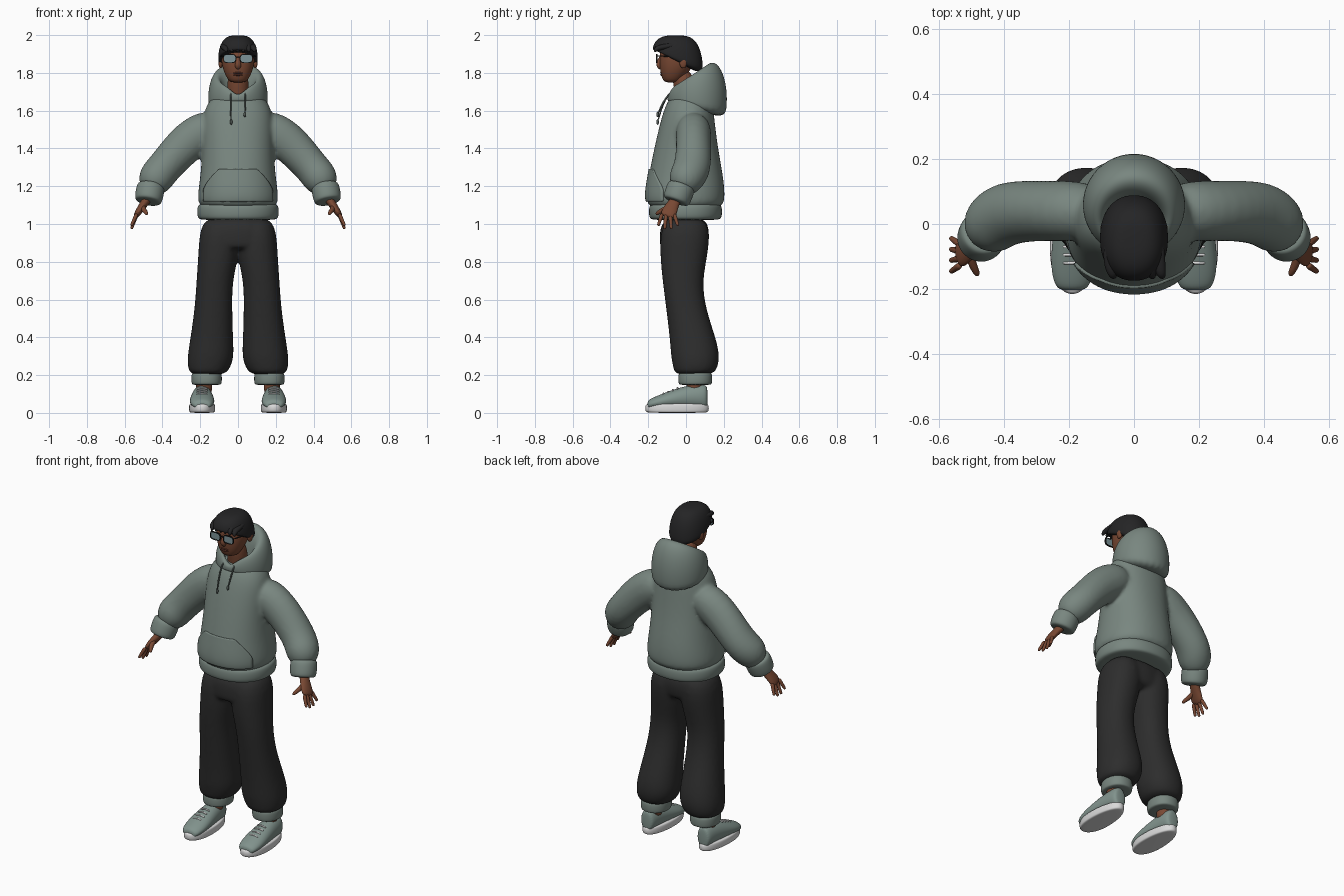
import bpy, bmesh, math
from mathutils import Vector

cube = bpy.data.objects.get("Cube")
if cube:
    bpy.data.objects.remove(cube, do_unlink=True)


def material(name, red, green, blue):
    mat = bpy.data.materials.new(name)
    mat.use_nodes = True
    colour = (red, green, blue, 1)
    mat.diffuse_color = colour
    shader = next(node for node in mat.node_tree.nodes if node.type == 'BSDF_PRINCIPLED')
    shader.inputs["Base Color"].default_value = colour
    shader.inputs["Roughness"].default_value = .8
    return mat


SAGE = material("sage_fabric", .19, .24, .215)
CHARCOAL = material("charcoal_trousers", .026, .026, .026)
HAIR = material("black_hair", .018, .018, .019)
SKIN = material("brown_skin", .19, .065, .033)
LIP = material("dark_lip", .13, .04, .025)
SHOE = material("pale_green_shoe", .22, .29, .265)
WHITE = material("white_rubber", .7, .7, .7)
LENS = material("tinted_lens", .2, .29, .31)
FRAME = material("black_frame", .01, .01, .01)
CORD = material("dark_cord", .09, .11, .1)


def ring(centre, u, v, power=2, count=24):
    """Superellipse around centre, spanned by the half-axes u and v."""
    points = []
    for i in range(count):
        angle = math.tau * i / count
        cos, sin = math.cos(angle), math.sin(angle)
        points.append(Vector(centre)
                      + Vector(u) * math.copysign(abs(cos) ** (2 / power), cos)
                      + Vector(v) * math.copysign(abs(sin) ** (2 / power), sin))
    return points


def slab(x, half_width, front, back, z_front, z_back=None, power=2.2):
    """Ring across x and y, optionally tilted from front to back."""
    if z_back is None:
        z_back = z_front
    return ring((x, (front + back) / 2, (z_front + z_back) / 2), (half_width, 0, 0),
                (0, (back - front) / 2, (z_back - z_front) / 2), power)


def pad(x, bottom, top, half_width, front, back):
    """Stack of slabs with rounded upper and lower edges."""
    rings = []
    middle, depth = (front + back) / 2, (back - front) / 2
    for t, size in ((0, .9), (.1, 1), (.5, 1.02), (.9, 1), (1, .9)):
        rings.append(slab(x, half_width * size, middle - depth * size, middle + depth * size,
                          bottom + (top - bottom) * t))
    return rings


def tube(rows, side=1, ref=(0, 1, 0), count=16):
    """Rings along a path of rows: x, y, z, radius along ref, other radius."""
    path = [Vector((row[0] * side, row[1], row[2])) for row in rows]
    rings = []
    for i, row in enumerate(rows):
        tangent = (path[min(i + 1, len(path) - 1)] - path[max(i - 1, 0)]).normalized()
        u = Vector(ref)
        u = (u - tangent * u.dot(tangent)).normalized()
        rings.append(ring(path[i], u * row[3], tangent.cross(u) * row[-1], count=count))
    return rings


def egg(x, y, z, width, depth, height):
    """Stack of rings forming an ellipsoid."""
    rings = []
    for k in range(1, 8):
        angle = math.pi * k / 8
        size = math.sin(angle)
        rings.append(slab(x, width * size, y - depth * size, y + depth * size,
                          z - height * math.cos(angle)))
    return rings


def finish(name, mat, bm, subdivisions=2):
    mesh = bpy.data.meshes.new(name)
    for face in bm.faces:
        face.smooth = subdivisions > 0
    bm.to_mesh(mesh)
    bm.free()
    mesh.materials.append(mat)
    obj = bpy.data.objects.new(name, mesh)
    bpy.context.scene.collection.objects.link(obj)
    if subdivisions:
        subsurf = obj.modifiers.new("Subdivide", 'SUBSURF')
        subsurf.levels = subsurf.render_levels = subdivisions
    return obj


def part(name, mat, *lofts, subdivisions=2, blend=False, loop=False):
    """Skin each list of rings; blend fuses them into one soft surface."""
    bm = bmesh.new()
    for rings in lofts:
        rows = [[bm.verts.new(point) for point in points] for points in rings]
        pairs = list(zip(rows, rows[1:]))
        if loop:
            pairs.append((rows[-1], rows[0]))
        else:
            bm.faces.new(rows[0][::-1])
            bm.faces.new(rows[-1])
        for low, high in pairs:
            for i in range(len(low)):
                bm.faces.new((low[i - 1], low[i], high[i], high[i - 1]))
    bmesh.ops.recalc_face_normals(bm, faces=bm.faces)
    obj = finish(name, mat, bm, subdivisions)
    if blend:
        remesh = obj.modifiers.new("Fuse", 'REMESH')
        remesh.mode, remesh.voxel_size, remesh.use_smooth_shade = 'VOXEL', .011, True
        soften = obj.modifiers.new("Soften", 'SMOOTH')
        soften.factor, soften.iterations = .5, 6
    return obj


SIDES = ((1, "left"), (-1, "right"))

# Hoodie: body rows are half width, front, back, height
BODY = [(.2, -.19, .19, 1.07), (.22, -.22, .21, 1.13), (.2, -.2, .2, 1.25), (.19, -.17, .17, 1.4),
        (.19, -.13, .15, 1.57), (.16, -.1, .14, 1.65), (.1, -.06, .11, 1.7)]
SLEEVE = [(.1, .04, 1.54, .1), (.26, .04, 1.45, .09, .11), (.39, .04, 1.3, .1, .09),
          (.44, 0, 1.24, .1), (.47, -.03, 1.17, .06)]
hoodie = part("hoodie", SAGE, [slab(0, *row) for row in BODY],
              *[tube(SLEEVE, side, count=24) for side, _ in SIDES], blend=True)
part("hoodie_hem", SAGE, pad(0, 1.02, 1.11, .215, -.195, .19))

# Front pocket: a tapering panel wrapped onto the belly
bm = bmesh.new()
bmesh.ops.create_grid(bm, x_segments=20, y_segments=12, size=1)
for vert in bm.verts:
    t = (vert.co.y + 1) / 2
    taper = max(0, t - .3) ** 1.5
    vert.co = (vert.co.x * (.18 - .14 * taper), -.4, 1.12 + .17 * t)
pocket = finish("front_pocket", SAGE, bm, subdivisions=1)
wrap = pocket.modifiers.new("Wrap", 'SHRINKWRAP')
wrap.target, wrap.wrap_method = hoodie, 'PROJECT'
wrap.use_project_y, wrap.use_positive_direction = True, True
thicken = pocket.modifiers.new("Thickness", 'SOLIDIFY')
thicken.thickness, thicken.offset = .016, 0

# Hood: a rolled collar that rises behind the neck and dips at the throat
hood = []
for k in range(10):
    angle = -.6 + .42 * k
    out, up = math.cos(angle), math.sin(angle)
    points = slab(0, .118 + .042 * out, -.08 - .02 * out, .14 + .08 * out,
                  1.67 + .05 * up, 1.66 + .2 * up, power=2)
    for point in points:
        if point.y < 0 and up > 0:
            point.z -= .04 * up * max(0, 1 - abs(point.x) / .06)
    hood.append(points)
part("hood", SAGE, hood)

# Drawstrings
for (side, label), end in zip(SIDES, (1.58, 1.54)):
    rows = [(.036, -.08, 1.7, .005), (.04, -.12, 1.65, .005), (.036, -.15, end, .005)]
    part(label + "_drawstring", CORD, tube(rows, side, count=8))
    part(label + "_cord_tip", CORD, egg(side * .036, -.15, end, .007, .007, .016))

# Trousers: leg rows are height, centre x, half width, centre y, half depth
LEG = [(.2, .16, .09, .04, .1), (.23, .155, .11, .05, .115), (.29, .145, .125, .05, .13), (.38, .14, .115, .04, .125),
       (.55, .13, .1, 0, .105), (.7, .125, .095, -.02, .105), (.85, .1, .11, -.01, .13),
       (1.05, .09, .11, 0, .135)]
legs = [[slab(side * x, width, y - depth, y + depth, z) for z, x, width, y, depth in LEG]
        for side, _ in SIDES]
hips = [slab(0, .2, -.14, back, z) for z, back in ((.86, .1), (.9, .12), (1.05, .13))]
part("trousers", CHARCOAL, hips, *legs, blend=True)

# Head, neck and face
part("head", SKIN, [slab(0, *row) for row in (
    (.035, -.11, -.04, 1.748), (.055, -.125, -.02, 1.765), (.078, -.138, .02, 1.81), (.092, -.142, .06, 1.87),
    (.085, -.135, .06, 1.94), (.05, -.09, .02, 1.97))])
part("neck", SKIN, tube([(0, .01, 1.6, .06), (0, 0, 1.7, .058), (0, -.03, 1.82, .056)]))
part("nose", SKIN, tube([(0, -.13, 1.89, .008), (0, -.143, 1.86, .012), (0, -.146, 1.84, .018, .014),
                         (0, -.13, 1.82, .012)], ref=(1, 0, 0)))
part("lips", LIP, *[egg(0, -.128, z, .026, .009, .006) for z in (1.79, 1.8)])
for side, label in SIDES:
    part(label + "_ear", SKIN, egg(side * .092, -.015, 1.855, .012, .02, .032))

# Hair: a tilted dome with swept locks over the fringe
dome = [slab(0, .09, -.15, .05, 1.92, 1.8)]
for k in range(7):
    angle = .24 * k
    size, rise = math.cos(angle) ** .6, math.sin(angle)
    dome.append(slab(0, .107 * size, -.045 - .133 * size, -.045 + .137 * size,
                     1.92 + .08 * rise, 1.81 + .19 * rise))
part("hair", HAIR, dome)
locks = []
for k in range(6):
    x = .03 * (k - 2.5)
    drop = 5 * x * x
    locks.append(tube([(x / 2, .04, 1.97 - drop, .01), (x, -.04, 1.98 - drop, .018, .014),
                       (x, -.12, 1.965 - drop, .022, .016), (x + .01, -.16, 1.93, .014),
                       (x + .015, -.165, 1.91, .006)], ref=(1, 0, 0)))
part("hair_locks", HAIR, *locks)


# Glasses
def lens_ring(side, y, grow):
    return ring((side * .044, y, 1.876), (.03 + grow, 0, 0), (0, 0, .02 + grow), power=3.5)


for side, label in SIDES:
    part(label + "_lens", LENS, [lens_ring(side, y, 0) for y in (-.156, -.152)], subdivisions=0)
    part(label + "_rim", FRAME, [lens_ring(side, y, grow) for y, grow in (
        (-.159, 0), (-.159, .004), (-.15, .004), (-.15, 0))], subdivisions=0, loop=True)
    part(label + "_temple", FRAME, tube([(.077, -.155, 1.89, .004), (.09, -.12, 1.89, .004),
                                         (.1, -.02, 1.88, .004)], side, ref=(0, 0, 1), count=8))
part("glasses_bridge", FRAME, tube([(x, -.155, 1.884, .004) for x in (-.015, .015)],
                                   ref=(0, 0, 1), count=8))

# Sleeve cuffs and hands
for side, label in SIDES:
    start, end = Vector((.459, -.02, 1.21)), Vector((.477, -.055, 1.115))
    part(label + "_sleeve_cuff", SAGE, tube(
        [(*start.lerp(end, t), radius) for t, radius in ((0, .06), (.1, .076), (.5, .077), (.9, .074), (1, .06))],
        side))
    palm = tube([(.47, -.04, 1.15, .03, .026), (.495, -.065, 1.11, .03, .022), (.52, -.085, 1.075, .042, .02),
                 (.545, -.1, 1.035, .042, .014)], side)
    fingers = []
    for k in range(4):
        spread = k - 1.5
        reach = .085 - .009 * spread ** 2
        fingers.append(tube([(.535 + .03 * t, -.095 + spread * (.021 + .014 * t), 1.055 - reach * t,
                              .012 - .004 * t) for t in (0, .4, .8, 1)], side, count=10))
    thumb = tube([(.503, -.07, 1.1, .016), (.503, -.11, 1.08, .014), (.49, -.14, 1.065, .012),
                  (.48, -.16, 1.05, .008)], side, ref=(1, 0, 0))
    part(label + "_hand", SKIN, palm, thumb, *fingers)

# Ankles and shoes: upper rows are y, half width, top height
UPPER = [(-.205, .035, .06), (-.19, .055, .075), (-.13, .068, .1), (-.05, .062, .13), (.03, .053, .15),
         (.1, .046, .15), (.115, .03, .14)]
for side, label in SIDES:
    x = side * .19
    part(label + "_ankle", SKIN, tube([(.18, .045, z, .044) for z in (.09, .15, .2)], side))
    part(label + "_ankle_cuff", SAGE, pad(side * .166, .147, .215, .08, -.04, .138))
    part(label + "_shoe_upper", SHOE, [
        ring((x, y, top / 2 + .01), (width, 0, 0), (0, 0, top / 2 - .01)) for y, width, top in UPPER])
    sole = pad(x, 0, .05, .074, -.215, .12)
    for points in sole:
        for point in points:
            point.x = x + (point.x - x) * (.9 - .5 * max(point.y, -.15))
    part(label + "_shoe_sole", WHITE, sole)
    laces = []
    for k in range(4):
        y, z = -.12 + .025 * k, .104 + .01 * k
        laces.append(tube([(x + across * .03, y, z - .007 * abs(across), .005)
                           for across in (-1, -.5, 0, .5, 1)], count=8))
    part(label + "_laces", WHITE, *laces)
